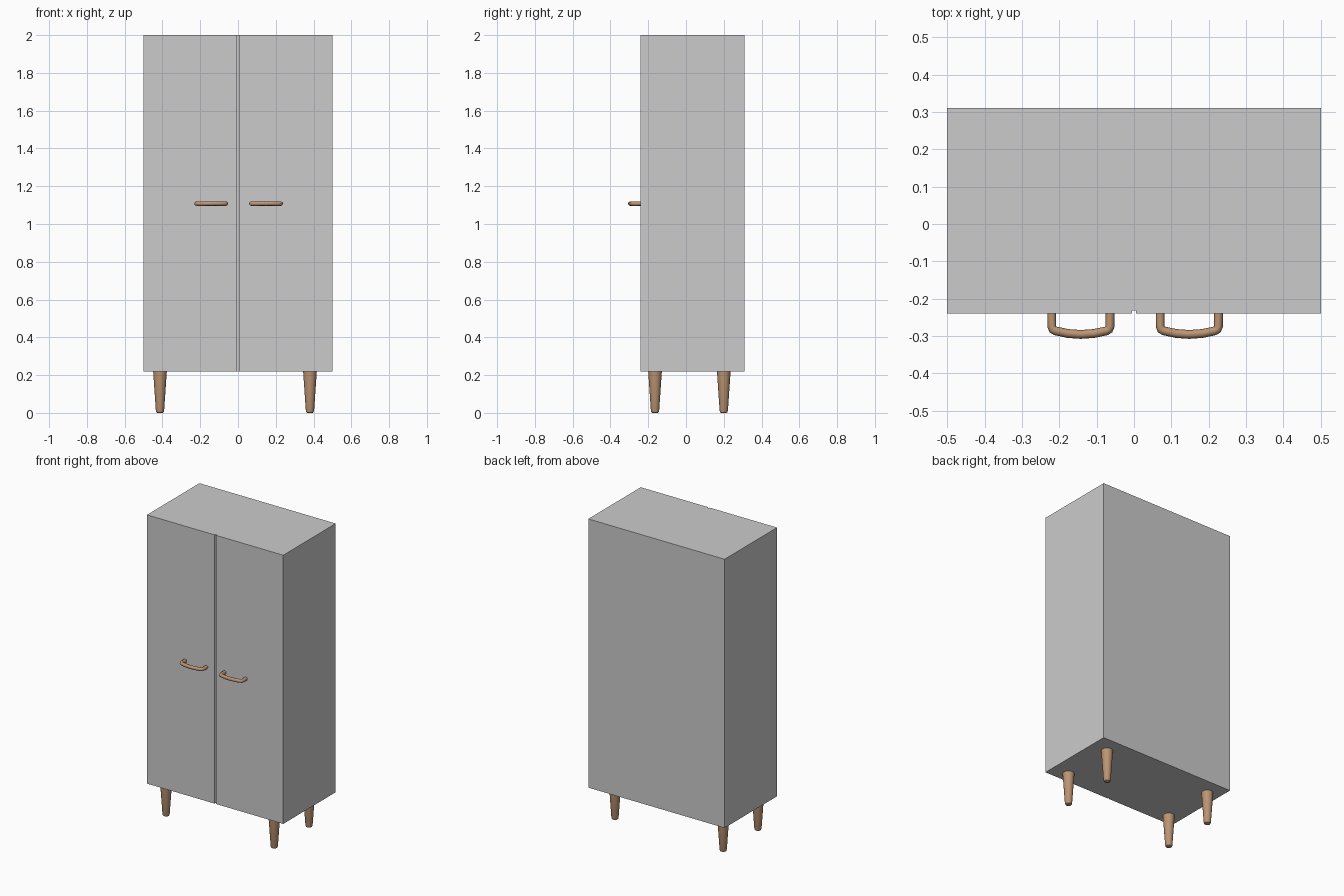
import bpy, bmesh, math

if "Cube" in bpy.data.objects:
    bpy.data.objects.remove(bpy.data.objects["Cube"])

wood = bpy.data.materials.new("wood")
wood.diffuse_color = (0.5, 0.3, 0.17, 1)
wood.use_nodes = True
wood.node_tree.nodes["Principled BSDF"].inputs["Base Color"].default_value = wood.diffuse_color


def new_object(name, bm, mat=None):
    bmesh.ops.recalc_face_normals(bm, faces=bm.faces)
    mesh = bpy.data.meshes.new(name)
    bm.to_mesh(mesh)
    bm.free()
    obj = bpy.data.objects.new(name, mesh)
    bpy.context.collection.objects.link(obj)
    if mat:
        mesh.materials.append(mat)
    return obj


def smooth(obj, angle=40):
    bpy.ops.object.select_all(action='DESELECT')
    obj.select_set(True)
    bpy.context.view_layer.objects.active = obj
    bpy.ops.object.shade_smooth_by_angle(angle=math.radians(angle))


# Cabinet body: plan outline with the door gap, extruded upwards
FRONT, BACK, BOTTOM, TOP = -0.24, 0.31, 0.218, 2.0
GAP, DEPTH = 0.005, 0.008
outline = [(-0.5, FRONT), (-GAP, FRONT), (-GAP, FRONT + DEPTH), (GAP, FRONT + DEPTH),
           (GAP, FRONT), (0.5, FRONT), (0.5, BACK), (-0.5, BACK)]
bm = bmesh.new()
base = bm.faces.new([bm.verts.new((x, y, BOTTOM)) for x, y in outline])
ext = bmesh.ops.extrude_face_region(bm, geom=[base], use_keep_orig=True)
bmesh.ops.translate(bm, vec=(0, 0, TOP - BOTTOM),
                    verts=[v for v in ext["geom"] if isinstance(v, bmesh.types.BMVert)])
new_object("cabinet_body", bm)


# Tapered round legs, lathed from a profile with a rounded foot
def leg(name, x, y, sides=24):
    profile = [(0.014, 0.0), (0.019, 0.003), (0.022, 0.012), (0.036, BOTTOM)]
    bm = bmesh.new()
    rings = [[bm.verts.new((x + r * math.cos(2 * math.pi * i / sides),
                            y + r * math.sin(2 * math.pi * i / sides), z))
              for i in range(sides)] for r, z in profile]
    for a, b in zip(rings, rings[1:]):
        for i in range(sides):
            j = (i + 1) % sides
            bm.faces.new((a[i], a[j], b[j], b[i]))
    bm.faces.new(rings[0])
    bm.faces.new(rings[-1])
    smooth(new_object(name, bm, wood))


for side, x in (("left", -0.413), ("right", 0.381)):
    for end, y in (("front", -0.164), ("back", 0.2)):
        leg(f"{end}_{side}_leg", x, y)


# Bowed bar handles, swept along a half path mirrored about the handle centre
def handle(name, cx, z=1.108):
    half = [(-0.078, FRONT + 0.002), (-0.078, -0.274), (-0.075, -0.282),
            (-0.068, -0.286), (-0.035, -0.293)]
    path = half + [(0, -0.2955)] + [(-x, y) for x, y in reversed(half)]
    curve = bpy.data.curves.new(name, 'CURVE')
    curve.dimensions = '3D'
    curve.bevel_depth = 0.0118
    curve.bevel_resolution = 2
    curve.use_fill_caps = True
    spline = curve.splines.new('POLY')
    spline.points.add(len(path) - 1)
    for p, (x, y) in zip(spline.points, path):
        p.co = (cx + x, y, z, 1)
    curve.materials.append(wood)
    obj = bpy.data.objects.new(name, curve)
    bpy.context.collection.objects.link(obj)
    bpy.ops.object.select_all(action='DESELECT')
    obj.select_set(True)
    bpy.context.view_layer.objects.active = obj
    bpy.ops.object.convert(target='MESH')
    smooth(bpy.context.view_layer.objects.active, 50)


handle("left_door_handle", -0.142)
handle("right_door_handle", 0.148)
